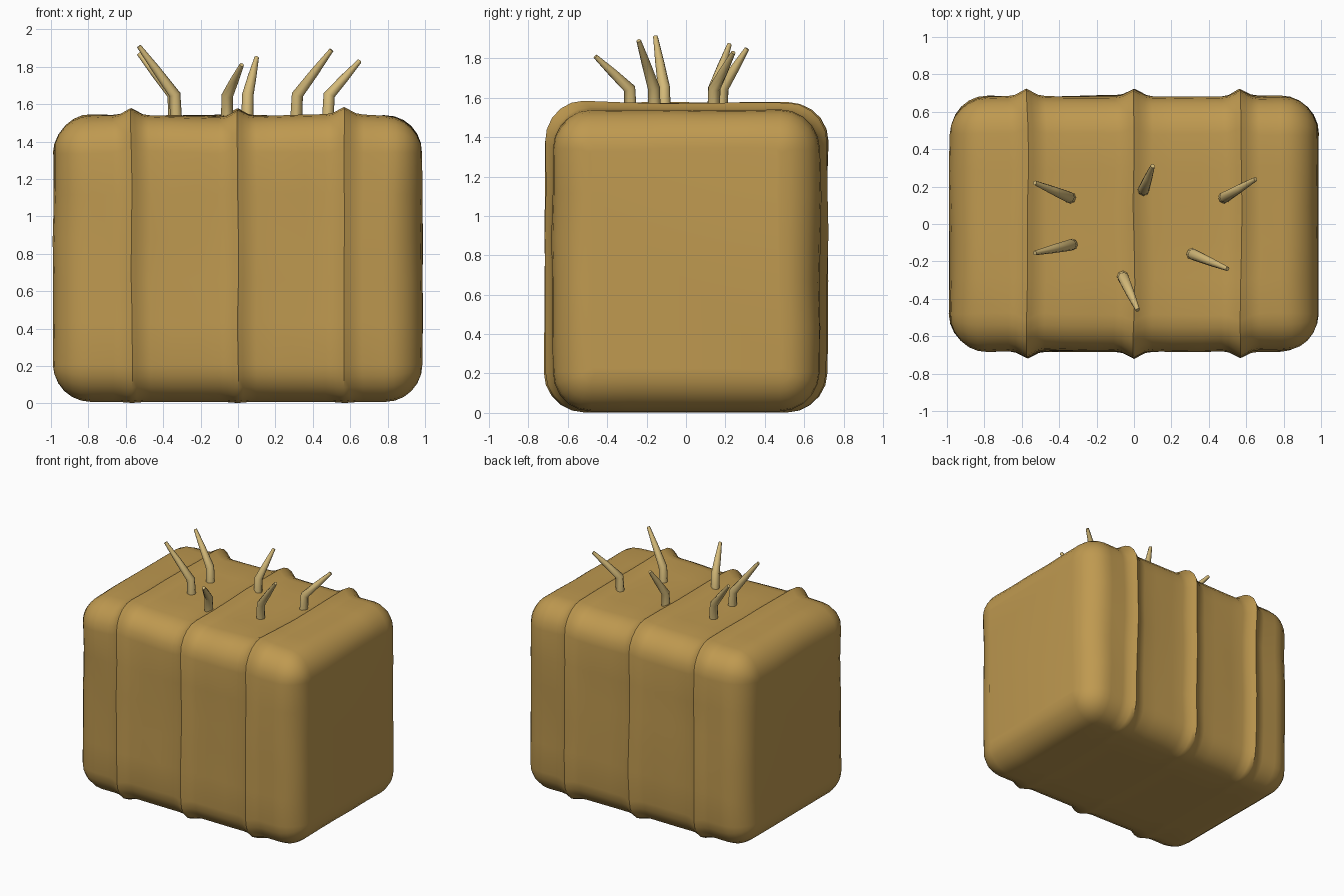
import bpy, bmesh, math
from mathutils import Vector, noise

cube = bpy.data.objects.get("Cube")
if cube:
    bpy.data.objects.remove(cube, do_unlink=True)


def material(name, rgb):
    mat = bpy.data.materials.new(name)
    mat.use_nodes = True
    mat.diffuse_color = (*rgb, 1)
    mat.node_tree.nodes["Principled BSDF"].inputs["Base Color"].default_value = (*rgb, 1)
    return mat


def loft(name, rings, mat, angle):
    """Skin closed rings of points and cap both ends."""
    bm = bmesh.new()
    loops = [[bm.verts.new(p) for p in ring] for ring in rings]
    n = len(loops[0])
    for a, b in zip(loops, loops[1:]):
        for i in range(n):
            j = (i + 1) % n
            bm.faces.new((a[i], a[j], b[j], b[i]))
    bm.faces.new(loops[0])
    bm.faces.new(loops[-1])
    bmesh.ops.recalc_face_normals(bm, faces=bm.faces)
    mesh = bpy.data.meshes.new(name)
    bm.to_mesh(mesh)
    bm.free()
    mesh.materials.append(mat)
    obj = bpy.data.objects.new(name, mesh)
    bpy.context.collection.objects.link(obj)
    bpy.ops.object.select_all(action='DESELECT')
    obj.select_set(True)
    bpy.context.view_layer.objects.active = obj
    bpy.ops.object.shade_smooth_by_angle(angle=math.radians(angle))
    return obj


tan = material("tan hide", (0.52, 0.32, 0.08))
straw = material("pale straw", (0.66, 0.49, 0.19))

# Body dimensions
HALF_X, HALF_Y, TOP, BOTTOM, ROUND = 0.985, 0.68, 1.54, 0.008, 0.2
RIDGES = (-0.57, 0, 0.57)


def section(x, inset, ridge):
    """Rounded rectangle across the body at x, swollen where there is a ridge."""
    hy = HALF_Y - inset + ridge
    lo, hi = BOTTOM + inset - ridge * 0.15, TOP - inset + ridge
    r = max(ROUND - inset, 0.02)
    corners = [(hy - r, hi - r), (r - hy, hi - r), (r - hy, lo + r), (hy - r, lo + r)]
    pts = []
    for k, (cy, cz) in enumerate(corners):
        for s in range(6):
            a = math.pi / 2 * (k + s / 5)
            pts.append(Vector((x, cy + r * math.cos(a), cz + r * math.sin(a))))
        # Extra points along the flat side
        ny, nz = corners[(k + 1) % 4]
        a = math.pi / 2 * (k + 1)
        end = Vector((x, ny + r * math.cos(a), nz + r * math.sin(a)))
        start = pts[-1]
        pts += [start.lerp(end, t / 5) for t in range(1, 5)]
    # Gentle hand-shaped unevenness, leaving the base steady
    for p in pts:
        wobble = noise.noise_vector(p * 2.5) * 0.012
        wobble.z *= min(1, max(0, p.z))
        p += wobble
        p.z = max(p.z, 0)
    return pts


# Stations along x: rounded ends, then the belt ridges
stations = []
for i in range(7):
    a = math.pi / 2 * i / 6
    x = HALF_X - ROUND + ROUND * math.cos(a)
    inset = ROUND * (1 - math.sin(a))
    stations += [(x, inset, 0), (-x, inset, 0)]
for c in RIDGES:
    for dx, h in ((0, 0.037), (0.025, 0.024), (0.06, 0.006), (0.1, 0)):
        for x in {c + dx, c - dx}:
            stations.append((x, 0, h))
for x in (0.2, 0.36):
    stations += [(x, 0, 0), (-x, 0, 0)]
loft("body", [section(*s) for s in sorted(stations)], tan, 50)

# Bent bristles on top: root x, y and tip x, y, z
bristles = [
    (-0.34, 0.14, -0.53, 0.22, 1.87),
    (-0.33, -0.11, -0.53, -0.155, 1.91),
    (0.05, 0.18, 0.10, 0.31, 1.85),
    (0.48, 0.14, 0.65, 0.24, 1.83),
    (0.31, -0.16, 0.50, -0.24, 1.89),
    (-0.06, -0.28, 0.02, -0.46, 1.81),
]
for k, (x, y, tx, ty, tz) in enumerate(bristles, 1):
    root, tip = Vector((x, y, 1.5)), Vector((tx, ty, tz))
    bend = Vector((x, y, 1.64)).lerp(tip, 0.04)
    lean = (tip - bend).normalized()
    up = Vector((0, 0, 1))
    rings = []
    for centre, axis, radius in ((root, up, 0.032), (bend, (up + lean).normalized(), 0.031),
                                 (bend.lerp(tip, 0.5), lean, 0.023), (tip, lean, 0.012)):
        u = axis.cross(Vector((0, 1, 0))).normalized()
        v = axis.cross(u)
        rings.append([centre + radius * (u * math.cos(a) + v * math.sin(a))
                      for a in (math.tau * i / 8 for i in range(8))])
    loft(f"bristle_{k}", rings, straw, 50)
